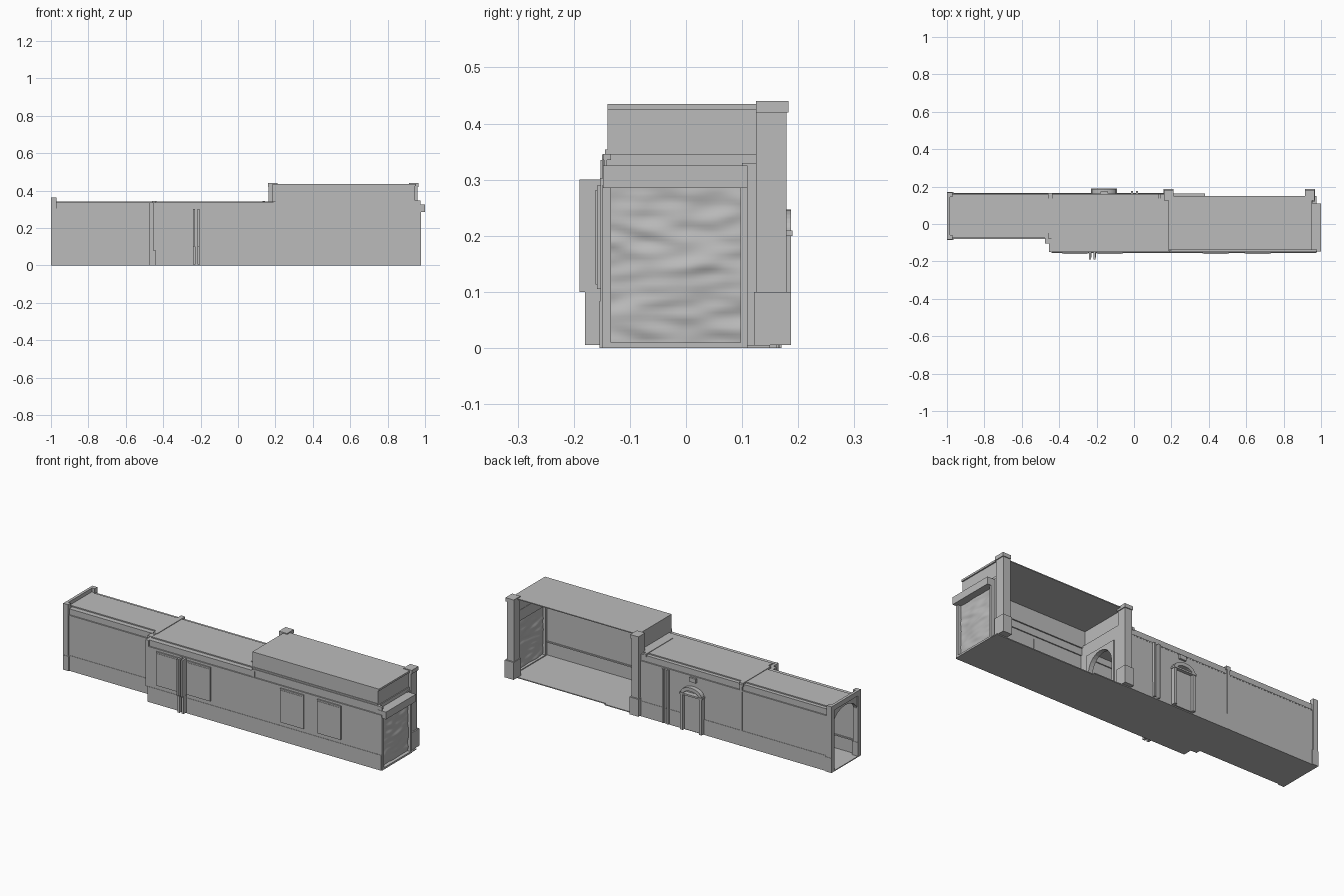
import bpy, bmesh, math
from mathutils import noise, Vector

if "Cube" in bpy.data.objects:
    bpy.data.objects.remove(bpy.data.objects["Cube"], do_unlink=True)

grey = bpy.data.materials.new("plain_grey")
grey.use_nodes = True
COLOUR = (0.5, 0.5, 0.5, 1)
grey.diffuse_color = COLOUR
grey.node_tree.nodes["Principled BSDF"].inputs["Base Color"].default_value = COLOUR
T = 0.005  # wall thickness


def finish(name, bm):
    bmesh.ops.recalc_face_normals(bm, faces=bm.faces)
    me = bpy.data.meshes.new(name)
    bm.to_mesh(me)
    bm.free()
    me.materials.append(grey)
    ob = bpy.data.objects.new(name, me)
    bpy.context.collection.objects.link(ob)
    return ob


def box(name, x, y, z):
    """Box from (min, max) ranges."""
    bm = bmesh.new()
    bmesh.ops.create_cube(bm, size=1)
    for v in bm.verts:
        v.co = [r[0] if c < 0 else r[1] for c, r in zip(v.co, (x, y, z))]
    return finish(name, bm)


def arch_curve(a0, a1, spring, top, steps=14):
    """Half ellipse from a0 to a1."""
    mid, half = (a0 + a1) / 2, (a1 - a0) / 2
    return [(mid - half * math.cos(math.pi * i / steps),
             spring + (top - spring) * math.sin(math.pi * i / steps))
            for i in range(steps + 1)]


def arch_panel(name, outline, opening, depth, axis):
    """Strip between an outline and an opening of equal point count, made thick."""
    bm = bmesh.new()

    def put(p, d):
        return bm.verts.new((d, p[0], p[1]) if axis == "x" else (p[0], d, p[1]))
    rings = [[put(p, d) for p in pts] for pts, d in
             ((outline, depth[0]), (opening, depth[0]),
              (opening, depth[1]), (outline, depth[1]))]
    for r in range(4):
        a, b = rings[r], rings[(r + 1) % 4]
        for i in range(len(a) - 1):
            bm.faces.new((a[i], a[i + 1], b[i + 1], b[i]))
    for i in (0, -1):
        bm.faces.new([ring[i] for ring in rings])
    return finish(name, bm)


def arched_wall(name, x, y, top, oy, spring, crown):
    """Wall across the hall with an arched opening."""
    curve = arch_curve(*oy, spring, crown)
    opening = [(oy[0], 0)] + curve + [(oy[1], 0)]
    outline = [(y[0], 0), (y[0], top)] + [(p[0], top) for p in curve[1:-1]]
    outline += [(y[1], top), (y[1], 0)]
    return arch_panel(name, outline, opening, x, "x")


# Floors
box("narrow_floor", (-1, -0.44), (-0.08, 0.165), (0, T))
box("wide_floor", (-0.44, 0.2), (-0.15, 0.165), (0, T))
box("open_floor", (0.2, 0.975), (-0.15, 0.15), (0, T))
box("floor_edge", (0.2, 0.38), (0.15, 0.162), (0, T))


# Side walls: baseboard, main face and cornice
def wall(name, x, y, side):
    for part, z, out in (("baseboard", (0, 0.08), 0.002), ("face", (0.08, 0.3), 0),
                         ("cornice", (0.3, 0.335), -0.006)):
        e = y + side * out
        box(name + "_" + part, x, sorted((e, e - side * T)), z)
    box(name + "_trim", x, sorted((y + side * 0.002, y - side * 0.011)), (0.077, 0.084))
    box(name + "_rail", x, sorted((y + side * 0.001, y - side * 0.011)), (0.297, 0.303))


wall("front_narrow_wall", (-0.99, -0.44), -0.078, -1)
wall("front_wide_wall", (-0.44, 0.975), -0.152, -1)
wall("back_wall", (-0.99, 0.18), 0.163, 1)
box("step_wall", (-0.44, -0.435), (-0.152, -0.078), (0, 0.335))
box("step_pilaster", (-0.475, -0.44), (-0.105, -0.075), (0, 0.335))
box("step_return", (-0.455, -0.435), (-0.15, -0.075), (0.08, 0.335))

# Hall ceilings with raised centre slabs
for name, x, y in (("narrow", (-0.985, -0.44), (-0.074, 0.157)),
                   ("wide", (-0.44, 0.2), (-0.146, 0.157))):
    box(name + "_ceiling", x, y, (0.331, 0.336))
    box(name + "_ceiling_slab", x, (y[0] + 0.027, y[1] - 0.02), (0.336, 0.342))
box("ceiling_beam", (-0.46, -0.435), (-0.078, 0.165), (0.325, 0.345))
for x in (-0.45, 0.13):
    box("ceiling_rib", (x, x + 0.015), (-0.075, 0.16), (0.33, 0.345))
box("back_wall_strip", (-0.455, -0.44), (0.155, 0.167), (0, 0.335))

# Front panels
for x in (-0.385, -0.2, 0.365, 0.59):
    box("front_panel", (x, x + 0.142), (-0.159, -0.146), (0.105, 0.29))
    box("front_panel_field", (x + 0.008, x + 0.134), (-0.161, -0.144), (0.113, 0.282))

# Wall pilasters: a twin pair on the front and one on the back
for x in (-0.24, -0.216):
    box("front_pilaster", (x, x + 0.011), (-0.19, -0.15), (0.1, 0.3))
    box("front_pilaster_base", (x - 0.001, x + 0.012), (-0.18, -0.15), (0.005, 0.1))
for x in (-0.015, 0.012):
    box("back_pilaster", (x, x + 0.01), (0.16, 0.177), (0.005, 0.3))

# Back doorway with an arched surround
door = (-0.225, -0.095)
inner = (door[0] + 0.016, door[1] - 0.016)
outline = [(door[0], 0.005)] + arch_curve(*door, 0.205, 0.247) + [(door[1], 0.005)]
opening = [(inner[0], 0.005)] + arch_curve(*inner, 0.2, 0.228) + [(inner[1], 0.005)]
arch_panel("door_surround", outline, opening, (0.16, 0.187), "y")
box("door_leaf", inner, (0.162, 0.172), (0.005, 0.205))
box("door_lintel", (door[0] - 0.004, door[1] + 0.004), (0.16, 0.19), (0.2, 0.209))
box("door_sign", (-0.18, -0.14), (0.16, 0.173), (0.272, 0.295))

# Open left end: arched frame with posts
arched_wall("end_frame", (-0.995, -0.972), (-0.08, 0.165), 0.34, (-0.062, 0.147), 0.25, 0.322)
for y in ((-0.084, -0.06), (0.145, 0.168)):
    box("end_post", (-1, -0.97), y, (0, 0.362))
    box("end_post_base", (-1, -0.965), (y[0] - 0.002, y[1] + 0.002), (0, 0.08))
box("end_beam", (-1, -0.985), (-0.08, 0.165), (0.335, 0.362))

# Partition with archway between hall and open room
arched_wall("arched_partition", (0.19, 0.205), (-0.15, 0.13), 0.345, (-0.085, 0.085), 0.17, 0.26)
arched_wall("arch_moulding", (0.186, 0.211), (-0.1, 0.1), 0.275, (-0.085, 0.085), 0.17, 0.26)

# Large back pillars
for x in (0.16, 0.915):
    box("pillar_base", (x - 0.002, x + 0.052), (0.121, 0.187), (0.005, 0.1))
    box("pillar_shaft", (x + 0.002, x + 0.045), (0.125, 0.179), (0.1, 0.42))
    box("pillar_cap", (x, x + 0.05), (0.125, 0.183), (0.42, 0.44))

# Raised roof over the open room
rx, ry = (0.185, 0.945), (-0.14, 0.15)
box("raised_roof", rx, ry, (0.43, 0.435))
box("raised_front_wall", rx, (ry[0], ry[0] + T), (0.345, 0.43))
box("raised_front_lip", rx, (ry[0] - 0.004, ry[0] + 0.006), (0.346, 0.354))
box("front_ledge", (0.2, 0.975), (-0.148, -0.134), (0.335, 0.346))
for x in (rx[0], rx[1] - T):
    box("raised_end_wall", (x, x + T), ry, (0.335, 0.43))
box("raised_end_trim", (0.935, 0.952), ry, (0.425, 0.435))

# Right end: jambs, sill, lintel and rough blocked opening
for y in ((-0.15, -0.134), (0.097, 0.11)):
    box("end_jamb", (0.945, 0.978), y, (0, 0.29))
box("end_sill", (0.945, 0.978), (-0.15, 0.11), (0, 0.01))
box("end_lintel", (0.94, 1), (-0.148, 0.11), (0.285, 0.325))
box("end_upper_wall", (0.938, 0.95), (-0.148, 0.13), (0.32, 0.345))
box("end_side_return", (0.94, 0.955), (0.1, 0.13), (0, 0.33))

bm = bmesh.new()
bmesh.ops.create_grid(bm, x_segments=36, y_segments=44, size=0.5)
for v in bm.verts:
    y, z = -0.018 + v.co.x * 0.236, 0.147 + v.co.y * 0.284
    rough = noise.noise(Vector((y * 14, z * 45, 1)))
    bulge = math.exp(-((y - 0.01) ** 2 + (z - 0.13) ** 2) * 180)
    v.co = (0.96 + rough * 0.006 + bulge * 0.008, y, z)
rubble = finish("rough_end_wall", bm)
for p in rubble.data.polygons:
    p.use_smooth = True
